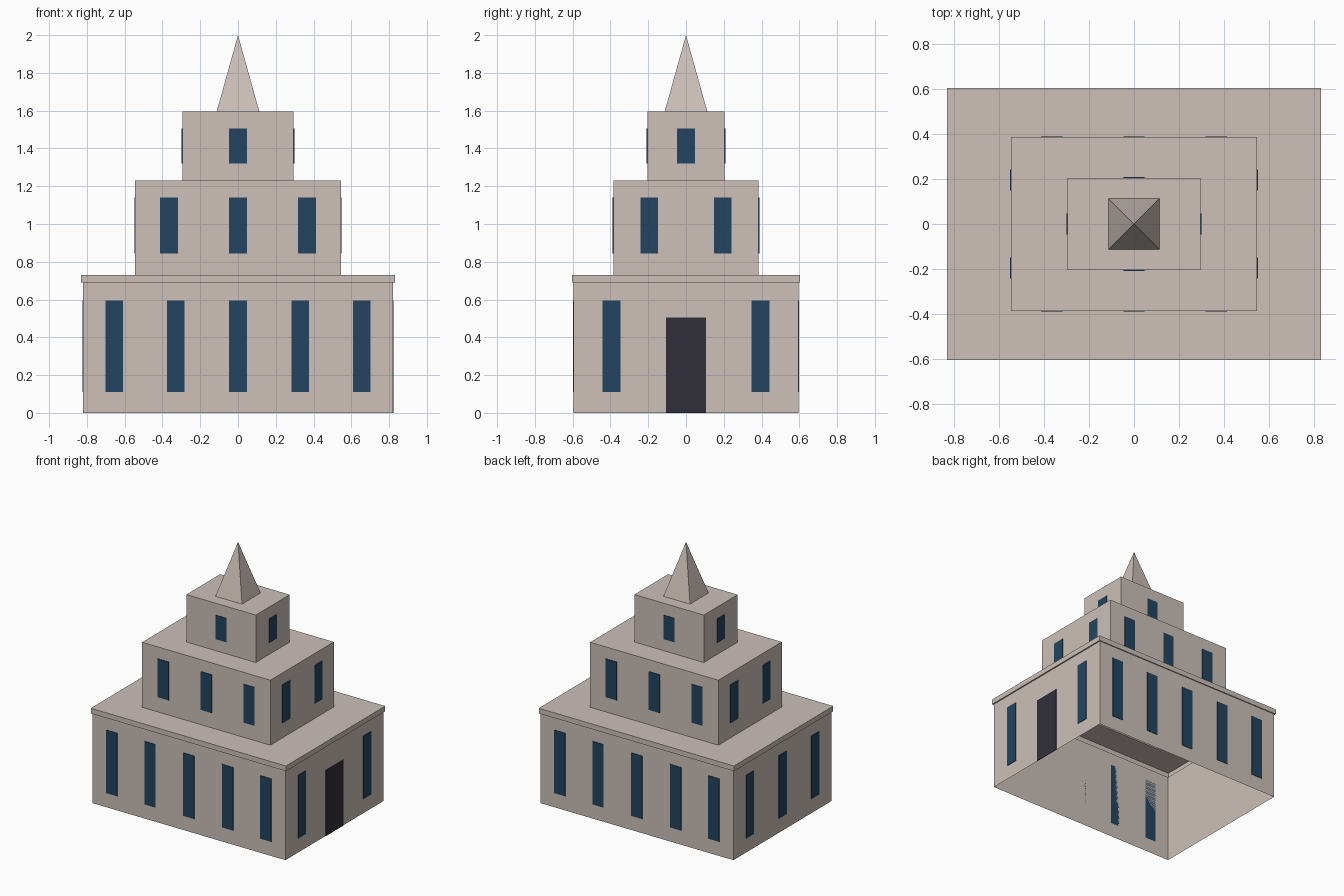
import bpy, bmesh

if "Cube" in bpy.data.objects:
    bpy.data.objects.remove(bpy.data.objects["Cube"])


def material(name, srgb):
    lin = [((c / 255 + 0.055) / 1.055) ** 2.4 for c in srgb]
    m = bpy.data.materials.new(name)
    m.diffuse_color = (*lin, 1)
    m.use_nodes = True
    m.node_tree.nodes["Principled BSDF"].inputs["Base Color"].default_value = m.diffuse_color
    return m


stone = material("stone", (205, 192, 185))
glass = material("dark blue glass", (35, 69, 96))
door_paint = material("dark door", (48, 47, 58))


def finish(bm, name, mat):
    me = bpy.data.meshes.new(name)
    bm.to_mesh(me)
    bm.free()
    me.materials.append(mat)
    ob = bpy.data.objects.new(name, me)
    bpy.context.collection.objects.link(ob)


# Stepped tower: one shell, open below, lofted through (half x, half y, z)
profile = [(0.82, 0.595, 0), (0.82, 0.595, 0.69),            # ground storey
           (0.83, 0.603, 0.69), (0.83, 0.603, 0.73),         # cornice
           (0.545, 0.385, 0.73), (0.545, 0.385, 1.23),       # middle storey
           (0.295, 0.205, 1.23), (0.295, 0.205, 1.595),      # top storey
           (0.113, 0.113, 1.595)]                            # spire foot
bm = bmesh.new()
rings = [[bm.verts.new((sx * x, sy * y, z))
          for sx, sy in ((-1, -1), (1, -1), (1, 1), (-1, 1))]
         for x, y, z in profile]
for a, b in zip(rings, rings[1:]):
    for i in range(4):
        j = (i + 1) % 4
        bm.faces.new((a[i], a[j], b[j], b[i]))
apex = bm.verts.new((0, 0, 2.0))
for i in range(4):
    bm.faces.new((rings[-1][i], rings[-1][(i + 1) % 4], apex))
finish(bm, "stepped_tower", stone)


def plate(bm, side, wall, u, half_w, z0, z1):
    """Thin plate on the outside of a wall; side is 'x' or 'y', wall is signed."""
    t = 0.004 if wall > 0 else -0.004
    c, d = wall + t / 2, abs(t)
    zc, h = (z0 + z1) / 2, z1 - z0
    vs = bmesh.ops.create_cube(bm, size=1)["verts"]
    size = (d, 2 * half_w, h) if side == "x" else (2 * half_w, d, h)
    pos = (c, u, zc) if side == "x" else (u, c, zc)
    bmesh.ops.scale(bm, vec=size, verts=vs)
    bmesh.ops.translate(bm, vec=pos, verts=vs)


# Windows: half x, half y, bottom, top, positions on long walls and on end walls
storeys = [("ground_windows", 0.82, 0.595, 0.11, 0.595,
            (-0.655, -0.33, 0, 0.33, 0.655), (-0.395, 0, 0.395)),
           ("middle_windows", 0.545, 0.385, 0.845, 1.14,
            (-0.365, 0, 0.365), (-0.195, 0.195)),
           ("top_windows", 0.295, 0.205, 1.32, 1.505, (0,), (0,))]
for name, hx, hy, z0, z1, long_pos, end_pos in storeys:
    bm = bmesh.new()
    for s in (-1, 1):
        for u in long_pos:
            plate(bm, "y", s * hy, u, 0.047, z0, z1)
        for u in end_pos:
            # the door takes the middle bay of the right-hand ground wall
            if not (name == "ground_windows" and s == 1 and u == 0):
                plate(bm, "x", s * hx, u, 0.047, z0, z1)
    finish(bm, name, glass)

# Door on the right-hand end
bm = bmesh.new()
plate(bm, "x", 0.82, 0, 0.106, 0, 0.505)
finish(bm, "door", door_paint)
